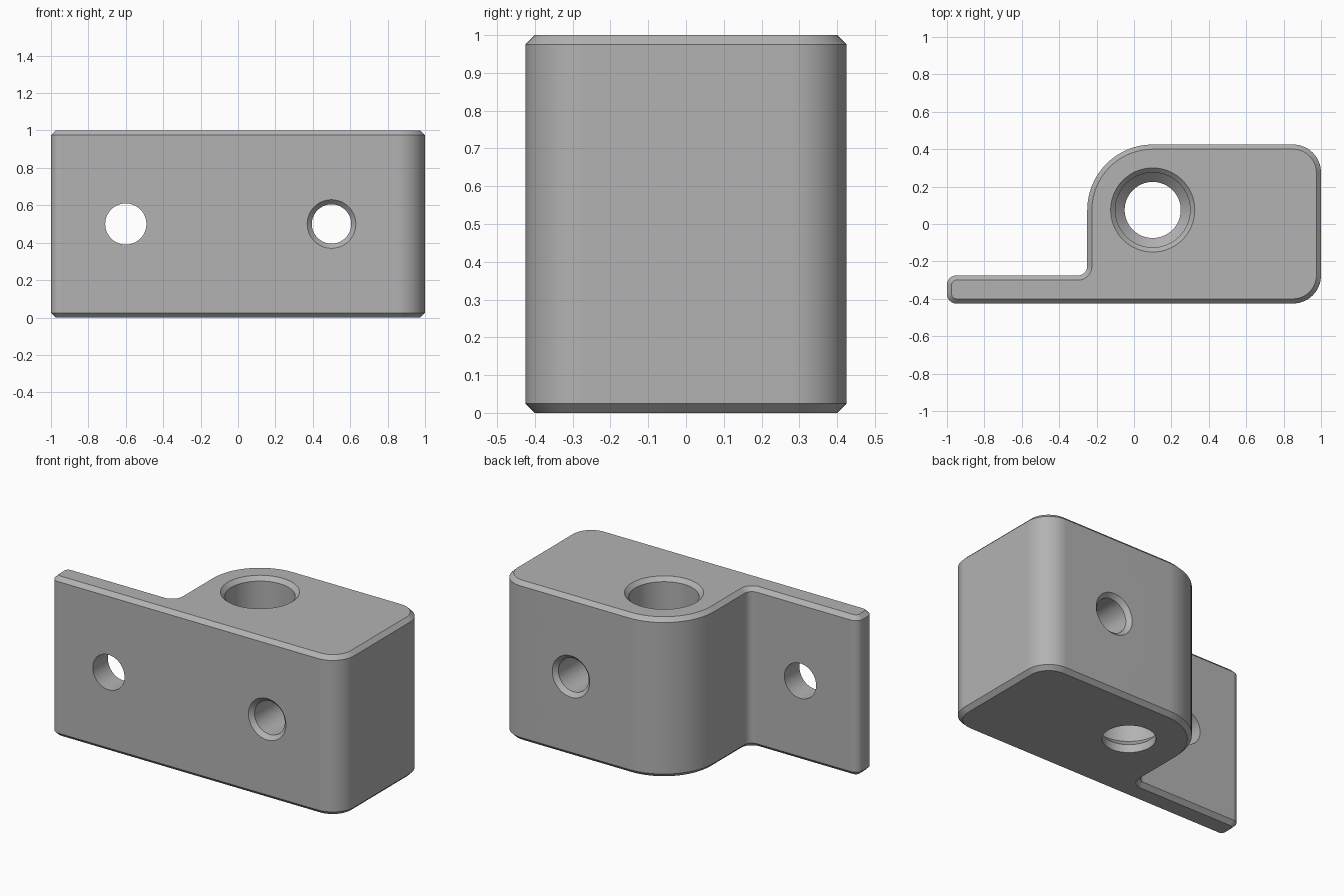
import bpy, bmesh, math
from mathutils import Matrix

cube = bpy.data.objects.get("Cube")
if cube:
    bpy.data.objects.remove(cube, do_unlink=True)

HEIGHT, CHAMFER = 1.0, 0.025

grey = bpy.data.materials.new("plain_grey")
grey.use_nodes = True
colour = (0.45, 0.45, 0.45, 1)
grey.diffuse_color = colour
grey.node_tree.nodes["Principled BSDF"].inputs["Base Color"].default_value = colour

# Corner arcs of the outline: centre x, centre y, radius, start angle, turn
CORNERS = [
    (0.85, -0.275, 0.15, -90, 1),    # front right
    (0.85, 0.275, 0.15, 0, 1),       # back right
    (0.10, 0.075, 0.35, 90, 1),      # big round beside the bore
    (-0.30, -0.225, 0.05, 0, -1),    # inner fillet
    (-0.95, -0.325, 0.05, 90, 1),    # flange back
    (-0.95, -0.375, 0.05, 180, 1),   # flange front
]


def outline(inset, steps=16):
    points = []
    for cx, cy, radius, start, turn in CORNERS:
        r = radius - turn * inset
        for i in range(steps + 1):
            a = math.radians(start + turn * 90 * i / steps)
            points.append((cx + r * math.cos(a), cy + r * math.sin(a)))
    return points


def stacked(name, rings):
    """Closed solid bridging a stack of (points, z) rings."""
    bm = bmesh.new()
    loops = [[bm.verts.new((x, y, z)) for x, y in pts] for pts, z in rings]
    for low, high in zip(loops, loops[1:]):
        for i in range(len(low)):
            j = (i + 1) % len(low)
            bm.faces.new((low[i], low[j], high[j], high[i]))
    bm.faces.new(loops[0][::-1])
    bm.faces.new(loops[-1])
    bmesh.ops.recalc_face_normals(bm, faces=bm.faces)
    mesh = bpy.data.meshes.new(name)
    bm.to_mesh(mesh)
    bm.free()
    mesh.materials.append(grey)
    obj = bpy.data.objects.new(name, mesh)
    bpy.context.collection.objects.link(obj)
    return obj


def turned(name, profile, sides=64):
    """Round cutter from (radius, height) pairs."""
    angles = [math.tau * i / sides for i in range(sides)]
    return stacked(name, [([(r * math.cos(a), r * math.sin(a)) for a in angles], z)
                          for r, z in profile])


# Bracket body with chamfered top and bottom rims
body = stacked("bracket_body", [
    (outline(CHAMFER), 0), (outline(0), CHAMFER),
    (outline(0), HEIGHT - CHAMFER), (outline(CHAMFER), HEIGHT)])

# Stepped vertical bore with a conical seat near the bottom
bore = turned("bore_cutter", [(0.15, -0.1), (0.15, 0.05), (0.2, 0.1),
                              (0.2, 0.975), (0.25, 1.025)])
bore.location = (0.1, 0.075, 0)

# Cross hole, countersunk at both ends
cross = turned("cross_hole_cutter", [(0.155, -0.45), (0.105, -0.4),
                                     (0.105, 0.4), (0.155, 0.45)])
# Plain flange hole
flange = turned("flange_hole_cutter", [(0.11, -0.6), (0.11, -0.1)])
for cutter, x in ((cross, 0.5), (flange, -0.6)):
    cutter.data.transform(Matrix.Rotation(math.radians(90), 4, "X"))
    if cutter is flange:
        cutter.data.transform(Matrix.Scale(-1, 4, (0, 1, 0)))
        cutter.data.flip_normals()
    cutter.location = (x, 0, 0.5)

# Cut the holes
bpy.ops.object.select_all(action="DESELECT")
body.select_set(True)
bpy.context.view_layer.objects.active = body
for cutter in (bore, cross, flange):
    cutter.hide_render = True
    cut = body.modifiers.new(cutter.name, "BOOLEAN")
    cut.operation, cut.solver, cut.object = "DIFFERENCE", "EXACT", cutter
    bpy.ops.object.modifier_apply(modifier=cut.name)
    bpy.data.objects.remove(cutter, do_unlink=True)

# Smooth rounds, crisp chamfers
bpy.ops.object.shade_smooth_by_angle(angle=math.radians(25))
weighted = body.modifiers.new("even_shading", "WEIGHTED_NORMAL")
weighted.keep_sharp = True
